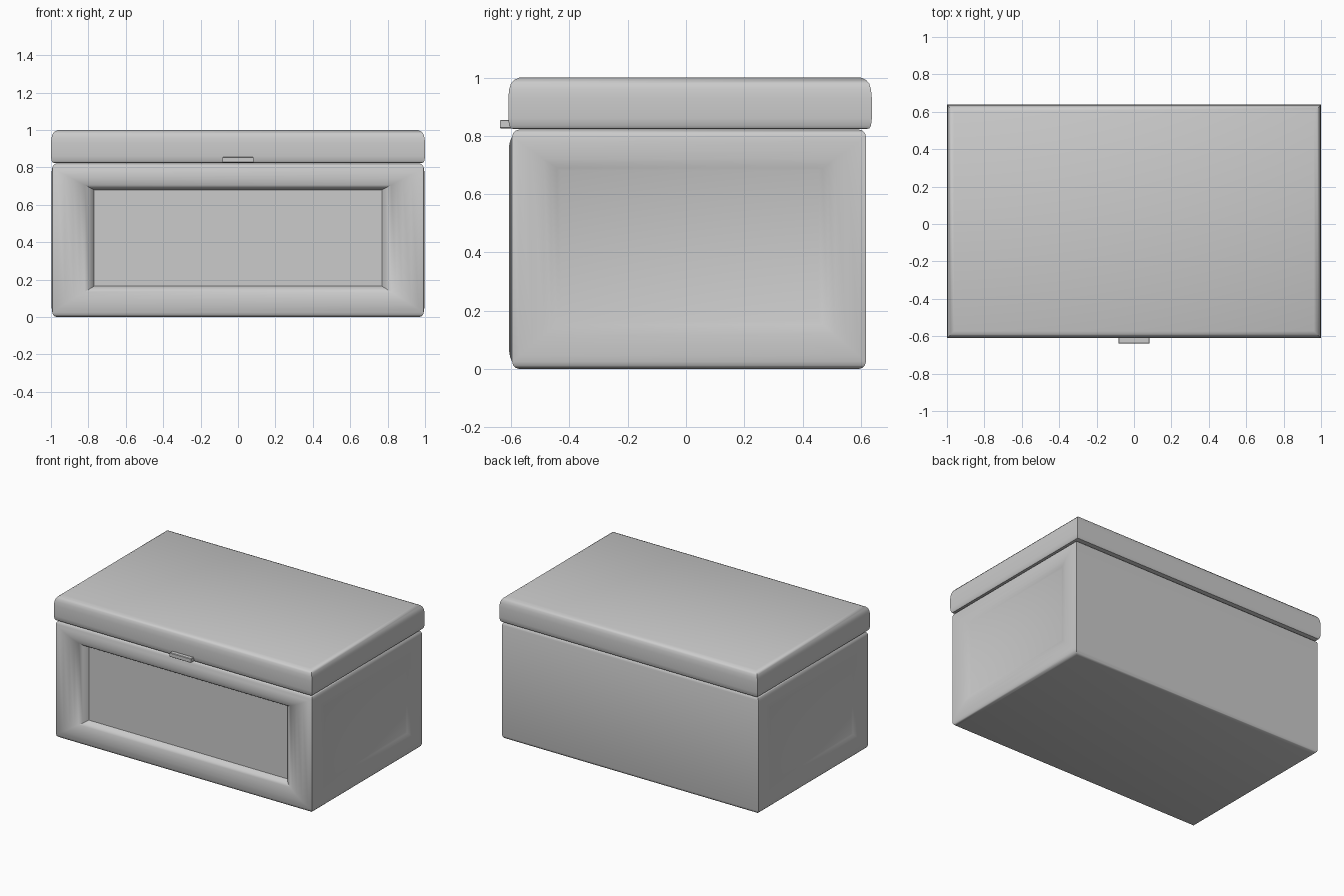
import bpy, bmesh
from mathutils import Vector

if "Cube" in bpy.data.objects:
    bpy.data.objects.remove(bpy.data.objects["Cube"])


def loft(x0, x1, y0, y1, profile):
    """Closed box with mitred corners from (inset, z) rings."""
    bm = bmesh.new()
    rings = []
    for i, z in profile:
        pts = [(x0 + i, y0 + i), (x1 - i, y0 + i), (x1 - i, y1 - i), (x0 + i, y1 - i)]
        rings.append([bm.verts.new((x, y, z)) for x, y in pts])
    for a, b in zip(rings, rings[1:]):
        for k in range(4):
            n = (k + 1) % 4
            bm.faces.new((a[k], a[n], b[n], b[k]))
    bm.faces.new(rings[0][::-1])
    bm.faces.new(rings[-1])
    bm.normal_update()
    return bm


def panel(bm, normal, u_axis, u_range, z_range, profile):
    """Sink a moulded panel into the largest face along normal."""
    normal = Vector(normal)
    face = max((f for f in bm.faces if f.normal.dot(normal) > 0.99), key=lambda f: f.calc_area())
    outer = [v.co.copy() for v in face.verts]
    mid = face.calc_center_median()

    def at(co, t, depth):
        inner = co.copy()
        inner[u_axis] = u_range[co[u_axis] > mid[u_axis]]
        inner.z = z_range[co.z > mid.z]
        return co.lerp(inner, t) + normal * depth

    for t, depth in profile:
        bmesh.ops.inset_individual(bm, faces=[face], thickness=0.005)
        for v in face.verts:
            nearest = min(outer, key=lambda c: (c - v.co).length)
            v.co = at(nearest, t, depth)
    bm.normal_update()


def finish(bm, name):
    mesh = bpy.data.meshes.new(name)
    bm.to_mesh(mesh)
    bm.free()
    ob = bpy.data.objects.new(name, mesh)
    bpy.context.collection.objects.link(ob)
    bpy.ops.object.select_all(action='DESELECT')
    ob.select_set(True)
    bpy.context.view_layer.objects.active = ob
    bpy.ops.object.shade_smooth_by_angle(angle=0.7)
    return ob


# Box body with softened top and bottom rims
body = loft(-0.993, 0.993, -0.597, 0.618, [
    (0.025, 0), (0.012, 0.004), (0.004, 0.012), (0, 0.025),
    (0, 0.797), (0.004, 0.81), (0.012, 0.818), (0.025, 0.822)])

# Deep moulded front panel
panel(body, (0, -1, 0), 0, (-0.77, 0.77), (0.165, 0.68), [
    (0.12, 0.007), (0.3, 0.011), (0.5, 0.009), (0.65, 0.003),
    (0.78, -0.006), (0.88, -0.017), (0.95, -0.03), (1.0, -0.046)])

# Shallow panels on both ends
for s in (-1, 1):
    panel(body, (s, 0, 0), 1, (-0.43, 0.455), (0.165, 0.68), [
        (0.15, 0.003), (0.4, 0.004), (0.65, 0.001), (0.8, -0.004),
        (0.92, -0.01), (1.0, -0.014)])
finish(body, "box_body")

# Overhanging lid
lid = loft(-1.0, 1.0, -0.61, 0.638, [
    (0.02, 0.823), (0.009, 0.826), (0.003, 0.835), (0, 0.86), (0, 0.93),
    (0.003, 0.96), (0.009, 0.979), (0.02, 0.992), (0.038, 1.0)])
finish(lid, "lid")

# Small finger tab at the front of the lid
tab = loft(-0.083, 0.083, -0.638, -0.58, [
    (0.003, 0.825), (0, 0.828), (0, 0.852), (0.003, 0.855)])
finish(tab, "finger_tab")
